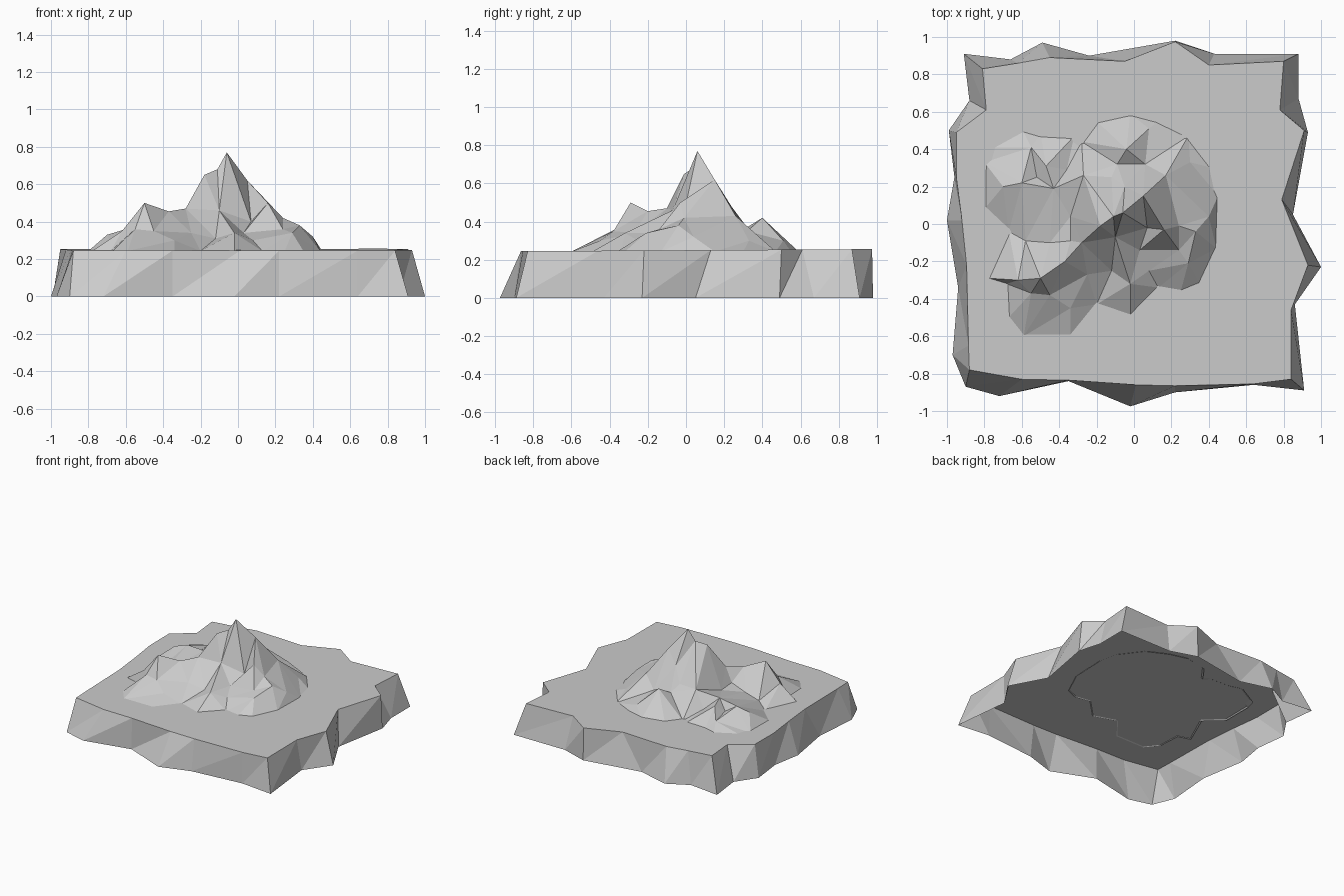
import bpy
from mathutils import Vector
from mathutils.geometry import delaunay_2d_cdt


def add_mesh(name, verts, faces):
    mesh = bpy.data.meshes.new(name)
    mesh.from_pydata(verts, [], faces)
    mesh.update()
    obj = bpy.data.objects.new(name, mesh)
    bpy.context.collection.objects.link(obj)
    return obj


# Base slab: ragged outline, walls leaning in to a flat top, open underneath
foot = [(-.90, -.87), (-.72, -.92), (-.35, -.84), (-.02, -.975), (.22, -.90),
        (.64, -.86), (.91, -.89), (.86, -.43), (1.0, -.23), (.85, .05),
        (.93, .49), (.88, .67), (.88, .91), (.43, .91), (.22, .98),
        (-.24, .90), (-.49, .97), (-.66, .88), (-.91, .91), (-.88, .66),
        (-.99, .50), (-.96, .25), (-1.0, .02), (-.94, -.34), (-.97, -.70)]
rim = [(-.88, -.78), (-.60, -.83), (-.35, -.835), (.01, -.86), (.22, -.865),
       (.64, -.855), (.84, -.83), (.84, -.46), (.93, -.22), (.79, .13),
       (.91, .50), (.78, .61), (.80, .87), (.40, .85), (.22, .975),
       (-.05, .87), (-.45, .89), (-.62, .86), (-.81, .83), (-.79, .61),
       (-.95, .49), (-.95, .25), (-.92, .02), (-.895, -.22), (-.885, -.65)]
n = len(foot)
# The top tilts very slightly up towards the back
slab_verts = [(x, y, 0) for x, y in foot]
slab_verts += [(x, y, .25 + .006 * y) for x, y in rim]
slab_faces = [tuple(range(n, 2 * n))]
for i in range(n):
    j = (i + 1) % n
    slab_faces += [(i, j, n + j), (i, n + j, n + i)]
add_mesh("base_slab", slab_verts, slab_faces)

# Mountain: footprint plus ridge lines, triangulated into facets
footprint = [(-.78, .41), (-.80, .33), (-.80, .08), (-.67, -.04), (-.78, -.29),
             (-.68, -.32), (-.67, -.50), (-.59, -.60), (-.34, -.60),
             (-.20, -.43), (-.02, -.49), (.13, -.34), (.25, -.36),
             (.35, -.32), (.44, -.13), (.45, .15), (.42, .30), (.29, .47),
             (.13, .55), (-.02, .59), (-.20, .55), (-.28, .44), (-.32, .47),
             (-.50, .48), (-.60, .51)]
ridges = [
    # main ridge: south-west peak to summit to north-east spur
    [(-.62, -.30, .35), (-.50, -.29, .50), (-.37, -.20, .455),
     (-.28, -.10, .47), (-.18, -.01, .65), (-.11, .04, .68), (-.06, .06, .77),
     (.05, .15, .62), (.17, .26, .43), (.30, .33, .30)],
    # south-east peak and its spurs
    [(.07, -.02, .40), (.16, -.03, .50), (.24, -.01, .42), (.33, -.04, .38),
     (.40, .04, .32)],
    [(.24, -.14, .36), (.29, -.21, .34)],
    # gully and front spur
    [(-.10, -.07, .46), (-.02, -.32, .34)],
    [(.03, -.14, .34), (.08, -.25, .30)],
    # north spur and the hollow beside it
    [(-.05, .20, .53), (-.09, .32, .37), (-.04, .40, .42), (.08, .51, .30)],
    [(.06, .32, .35)],
    [(-.12, .25, .42), (-.27, .26, .42), (-.34, .04, .35)],
    [(-.36, .29, .30)],
    # low western knolls and the valley south of them
    [(-.70, .20, .33), (-.60, .22, .36), (-.55, .41, .30)],
    [(-.52, .25, .31), (-.47, .31, .36), (-.43, .19, .37)],
    [(-.58, -.09, .28), (-.45, -.10, .31), (-.34, -.09, .36)],
    # south-west shelf
    [(-.55, -.37, .36), (-.45, -.38, .35), (-.34, -.45, .30)],
    [(-.25, -.27, .34), (-.12, -.25, .31)],
]
points = [Vector((x, y, .243)) for x, y in footprint]
edges = [(i, (i + 1) % len(points)) for i in range(len(points))]
for ridge in ridges:
    start = len(points)
    points += [Vector(p) for p in ridge]
    edges += [(i, i + 1) for i in range(start, len(points) - 1)]

flat, _, tris, _, _, _ = delaunay_2d_cdt([p.xy for p in points], edges, [], 1, 1e-5)


def height(v):
    return min(points, key=lambda p: (p.xy - v).length).z


verts = [(v.x, v.y, height(v)) for v in flat]
add_mesh("mountain", verts, [tuple(t) for t in tris])
